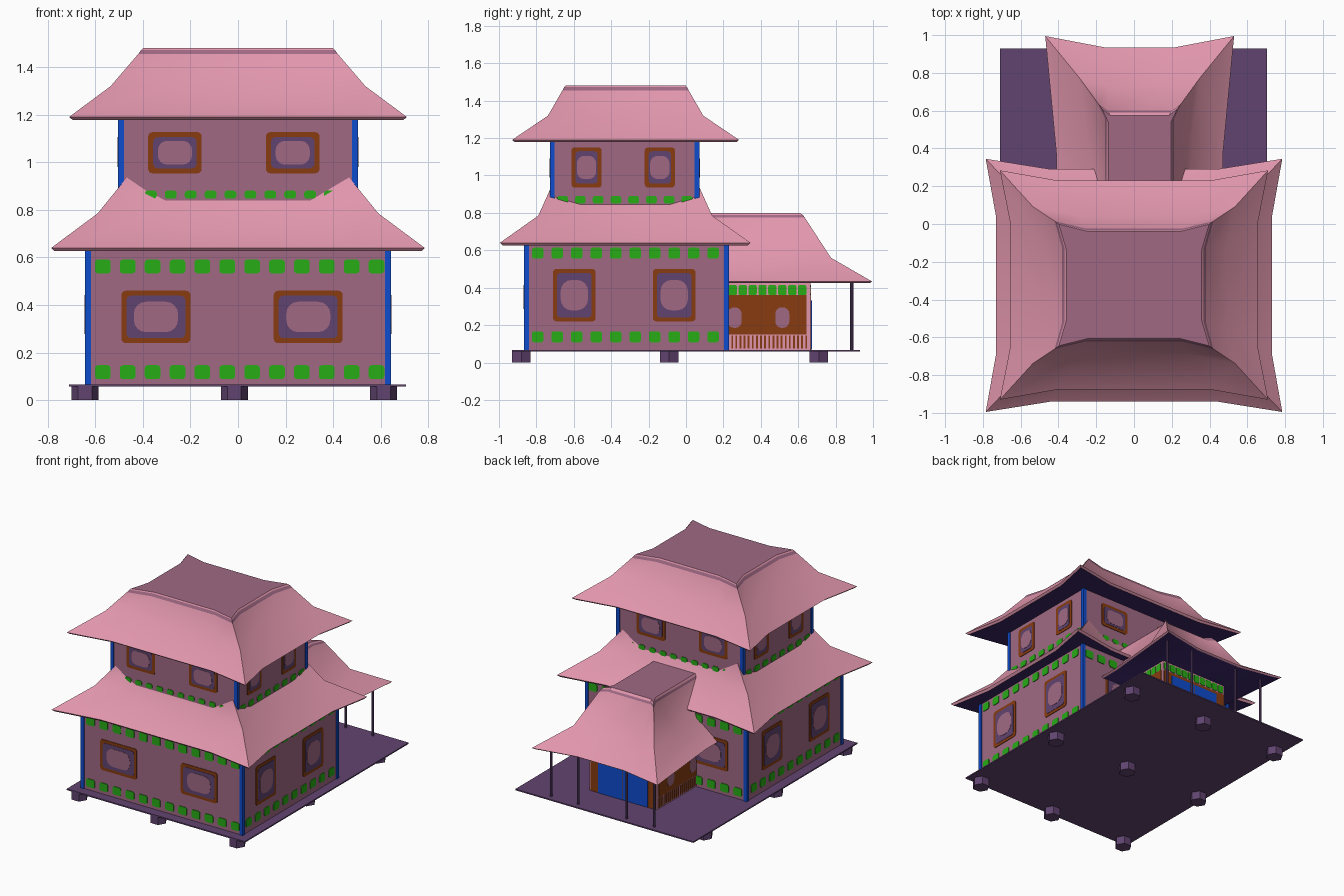
import bpy, bmesh, math

if "Cube" in bpy.data.objects:
    bpy.data.objects.remove(bpy.data.objects["Cube"])


def material(name, rgb):
    m = bpy.data.materials.new(name)
    lin = [((c / 255 + 0.055) / 1.055) ** 2.4 if c > 10 else c / 255 / 12.92 for c in rgb]
    m.diffuse_color = (*lin, 1)
    m.use_nodes = True
    m.node_tree.nodes["Principled BSDF"].inputs["Base Color"].default_value = m.diffuse_color
    return m


PINK = material("pink", (225, 150, 173))
MAUVE = material("mauve", (160, 105, 132))
PURPLE = material("purple", (97, 68, 112))
INDIGO = material("indigo", (56, 37, 100))
BROWN = material("brown", (136, 60, 16))
GREEN = material("green", (40, 172, 22))
BLUE = material("blue", (14, 76, 205))


def finish(name, bm, mats, smooth=False):
    bmesh.ops.recalc_face_normals(bm, faces=bm.faces)
    me = bpy.data.meshes.new(name)
    bm.to_mesh(me)
    bm.free()
    for m in mats:
        me.materials.append(m)
    ob = bpy.data.objects.new(name, me)
    bpy.context.collection.objects.link(ob)
    if smooth:
        bpy.ops.object.select_all(action='DESELECT')
        ob.select_set(True)
        bpy.context.view_layer.objects.active = ob
        bpy.ops.object.shade_smooth_by_angle(angle=math.radians(35))
    return ob


def add_box(bm, x0, x1, y0, y1, z0, z1):
    vs = bmesh.ops.create_cube(bm, size=1)['verts']
    for v in vs:
        v.co = (x0 if v.co.x < 0 else x1, y0 if v.co.y < 0 else y1, z0 if v.co.z < 0 else z1)


def box(name, mat, *dims):
    bm = bmesh.new()
    add_box(bm, *dims)
    return finish(name, bm, [mat])


def add_plate(bm, side, pos, u, v, w, h, r, d):
    """Rounded plate on a wall; side is axis and outward sign, u runs along the wall, v is height."""
    axis, s = side
    outline = []
    for k, (a, b) in enumerate(((1, 1), (-1, 1), (-1, -1), (1, -1))):
        for i in range(5):
            t = math.radians(90 * k + 22.5 * i)
            outline.append((u + a * (w / 2 - r) + r * math.cos(t), v + b * (h / 2 - r) + r * math.sin(t)))
    rows = []
    for n in (pos, pos + s * d):
        rows.append([bm.verts.new((n, p, q) if axis == 'x' else (p, n, q)) for p, q in outline])
    a, b = rows
    bm.faces.new(a)
    bm.faces.new(b)
    for i in range(len(a)):
        j = i - 1
        bm.faces.new((a[j], a[i], b[i], b[j]))


def roof(name, cx, cy, rings):
    """Hipped roof with inward-bowed sides. Ring: half x, half y, z, bow, side-point fractions x, y."""
    bm = bmesh.new()
    loops = []
    for hx, hy, z, bow, fx, fy in rings:
        mx, my = hx * fx, hy * fy
        pts = [(hx, hy), (mx, hy - bow), (-mx, hy - bow), (-hx, hy), (-hx + bow, my), (-hx + bow, -my),
               (-hx, -hy), (-mx, -hy + bow), (mx, -hy + bow), (hx, -hy), (hx - bow, -my), (hx - bow, my)]
        loops.append([bm.verts.new((cx + x, cy + y, z)) for x, y in pts])
    last = len(loops) - 2
    for k in range(len(loops) - 1):
        for i in range(12):
            f = bm.faces.new((loops[k][i - 1], loops[k][i], loops[k + 1][i], loops[k + 1][i - 1]))
            f.material_index = 1 if k == last - 1 else 0     # dark line under the ridge
    bm.faces.new(loops[0]).material_index = 2                # underside
    bm.faces.new(loops[-1]).material_index = 1               # flat top
    return finish(name, bm, [PINK, MAUVE, INDIGO], smooth=True)


# platform and hexagonal feet
box("platform", PURPLE, -0.71, 0.705, -0.93, 0.93, 0.058, 0.067)
bm = bmesh.new()
for fx in (-0.643, -0.015, 0.612):
    for fy in (-0.88, -0.09, 0.71):
        vs = bmesh.ops.create_cone(bm, cap_ends=True, segments=6, radius1=0.057, radius2=0.057, depth=0.06)['verts']
        co = sum((v.co for v in vs), vs[0].co * 0) / len(vs)
        wide = max(abs(v.co.x) for v in vs) > 0.055
        for v in vs:
            x, y = (v.co.x, v.co.y) if wide else (v.co.y, v.co.x)
            v.co = (x + fx, y + fy, v.co.z + 0.03)
finish("feet", bm, [PURPLE])

# storeys: half width, front y, back y, bottom, top
storeys = {"lower": (0.638, -0.86, 0.223, 0.066, 0.635), "upper": (0.499, -0.722, 0.066, 0.7, 1.185)}
for n, (hx, y0, y1, z0, z1) in storeys.items():
    box(n + "_walls", MAUVE, -hx, hx, y0, y1, z0, z1)
    bm = bmesh.new()
    for x in (-hx + 0.007, hx - 0.007):
        for y in (y0 + 0.007, y1 - 0.007):
            add_box(bm, x - 0.013, x + 0.013, y - 0.013, y + 0.013, z0, z1)
    finish(n + "_corner_posts", bm, [BLUE])

# windows: centres along the wall, height, frame width and height
windows = {("lower", 'y'): ((-0.345, 0.295), 0.35, 0.29, 0.22),
           ("lower", 'x'): ((-0.597, -0.063), 0.36, 0.228, 0.28),
           ("upper", 'y'): ((-0.265, 0.23), 1.04, 0.225, 0.173),
           ("upper", 'x'): ((-0.532, -0.14), 1.043, 0.162, 0.215)}
# tile rows: first centre, last centre, count, heights, width, height
tiles = {("lower", 'y'): (-0.568, 0.582, 12, (0.562, 0.118), 0.066, 0.058),
         ("lower", 'x'): (-0.793, 0.145, 10, (0.585, 0.137), 0.062, 0.058),
         ("upper", 'y'): (-0.45, 0.47, 12, (0.864,), 0.05, 0.034),
         ("upper", 'x'): (-0.66, 0.005, 8, (0.87,), 0.058, 0.04)}


def wall_sides(key):
    hx, y0, y1 = storeys[key[0]][:3]
    return ((('x', -1), -hx), (('x', 1), hx)) if key[1] == 'x' else ((('y', -1), y0), (('y', 1), y1))


frames, panes, centres, tile_bm = (bmesh.new() for _ in range(4))
for key, (us, v, w, h) in windows.items():
    for side, pos in wall_sides(key):
        for u in us:
            add_plate(frames, side, pos, u, v, w, h, 0.018, 0.004)
            add_plate(panes, side, pos, u, v, w - 0.042, h - 0.042, 0.02, 0.006)
            cw, ch = w * 0.64, h * 0.58
            add_plate(centres, side, pos, u, v, cw, ch, min(cw, ch) * 0.4, 0.008)
for key, (a, b, n, vs, w, h) in tiles.items():
    for side, pos in wall_sides(key):
        for i in range(n):
            for v in vs:
                add_plate(tile_bm, side, pos, a + (b - a) * i / (n - 1), v, w, h, 0.013, 0.005)
finish("window_frames", frames, [BROWN])
finish("window_panes", panes, [PURPLE])
finish("window_centres", centres, [MAUVE])
finish("wall_tiles", tile_bm, [GREEN])

# main roofs
F = (0.56, 0.54)
roof("upper_roof", 0, -0.323, [(0.695, 0.592, 1.178, 0.055, *F), (0.71, 0.607, 1.19, 0.055, *F),
                               (0.535, 0.415, 1.32, 0.045, *F), (0.42, 0.338, 1.454, 0.04, 0.6, 0.58),
                               (0.407, 0.328, 1.472, 0.04, 0.6, 0.58), (0.398, 0.322, 1.48, 0.04, 0.6, 0.58)])
roof("lower_roof", 0, -0.325, [(0.77, 0.655, 0.626, 0.055, *F), (0.785, 0.67, 0.64, 0.055, *F),
                               (0.59, 0.465, 0.785, 0.045, *F), (0.46, 0.393, 0.945, 0.04, *F),
                               (0.45, 0.388, 0.955, 0.04, *F), (0.445, 0.385, 0.96, 0.04, *F)])

# entrance hall with roof
box("entrance_walls", PINK, -0.235, 0.3, 0.2, 0.665, 0.066, 0.44)
roof("entrance_roof", 0.03, 0.25, [(0.487, 0.732, 0.424, 0.06, 0.37, 0.15), (0.5, 0.745, 0.433, 0.06, 0.37, 0.15),
                                   (0.32, 0.525, 0.56, 0.045, 0.5, 0.4), (0.218, 0.385, 0.775, 0.035, 0.78, 0.8),
                                   (0.21, 0.375, 0.788, 0.035, 0.78, 0.8), (0.2, 0.36, 0.80, 0.035, 0.78, 0.8)])

panels, rounds, bands = (bmesh.new() for _ in range(3))
for side, pos in ((('x', -1), -0.235), (('x', 1), 0.3)):
    add_plate(panels, side, pos, 0.43, 0.255, 0.43, 0.21, 0.003, 0.004)
    for i in range(20):                                     # rail bars
        add_plate(panels, side, pos, 0.225 + 0.022 * i, 0.11, 0.01, 0.07, 0.002, 0.004)
    for u in (0.26, 0.515):
        add_plate(rounds, side, pos, u, 0.24, 0.075, 0.11, 0.035, 0.006)
    for i in range(8):
        add_plate(bands, side, pos, 0.25 + 0.053 * i, 0.387, 0.045, 0.055, 0.01, 0.004)
add_plate(panels, ('y', 1), 0.665, 0.032, 0.21, 0.52, 0.285, 0.003, 0.004)
for i in range(10):
    add_plate(bands, ('y', 1), 0.665, -0.203 + 0.0525 * i, 0.387, 0.045, 0.055, 0.01, 0.004)
finish("entrance_panels", panels, [BROWN])
finish("entrance_round_windows", rounds, [MAUVE])
finish("entrance_tiles", bands, [GREEN])
doors = bmesh.new()
for u in (-0.068, 0.132):
    add_plate(doors, ('y', 1), 0.665, u, 0.2, 0.194, 0.262, 0.003, 0.008)
finish("doors", doors, [BLUE])

# porch poles
bm = bmesh.new()
for x in (-0.37, -0.15, 0.235, 0.45):
    vs = bmesh.ops.create_cone(bm, cap_ends=True, segments=10, radius1=0.009, radius2=0.009, depth=0.365)['verts']
    for v in vs:
        v.co.x += x
        v.co.y += 0.887
        v.co.z += 0.248
finish("porch_poles", bm, [PURPLE], smooth=True)
